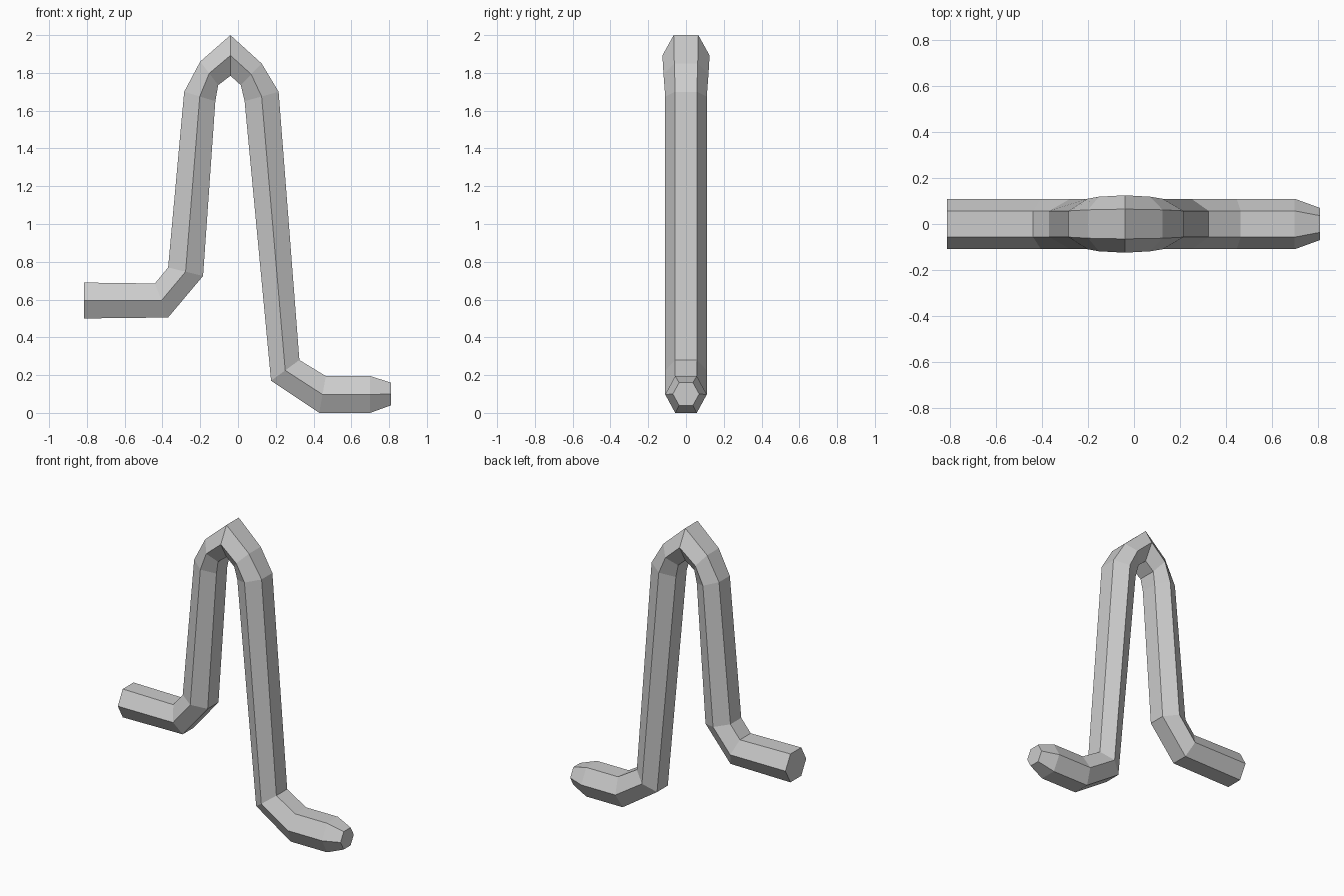
import bpy, bmesh

cube = bpy.data.objects.get("Cube")
if cube:
    bpy.data.objects.remove(cube, do_unlink=True)

grey = bpy.data.materials.new("light grey")
grey.use_nodes = True
colour = (0.604, 0.604, 0.604, 1)
grey.diffuse_color = colour
grey.node_tree.nodes["Principled BSDF"].inputs["Base Color"].default_value = colour

# Hexagonal sections along the bent bar:
# outer point (x, z), inner point (x, z), half width
sections = [
    ((-0.815, 0.69), (-0.815, 0.50), 0.11),   # open end of the upper foot
    ((-0.44, 0.685), (-0.37, 0.505), 0.11),   # upper foot bend
    ((-0.37, 0.77), (-0.185, 0.725), 0.11),
    ((-0.285, 1.70), (-0.12, 1.65), 0.11),    # short leg into the arch
    ((-0.20, 1.86), (-0.105, 1.735), 0.119),
    ((-0.04, 2.0), (-0.04, 1.785), 0.125),    # peak
    ((0.125, 1.85), (0.015, 1.735), 0.119),
    ((0.215, 1.70), (0.035, 1.65), 0.11),     # long leg out of the arch
    ((0.325, 0.28), (0.175, 0.17), 0.11),     # lower foot bend
    ((0.465, 0.195), (0.43, 0.0), 0.11),
    ((0.70, 0.195), (0.70, 0.0), 0.11),       # tapered toe
    ((0.81, 0.16), (0.81, 0.04), 0.07),
]


def hexagon(bm, outer, inner, w):
    (ox, oz), (ix, iz) = outer, inner
    mx, mz = (ox + ix) / 2, (oz + iz) / 2
    h = w * 0.52
    points = [(ox, -h, oz), (ox, h, oz), (mx, w, mz),
              (ix, h, iz), (ix, -h, iz), (mx, -w, mz)]
    return [bm.verts.new(p) for p in points]


# Bent bar: bridge neighbouring sections and cap both ends
bm = bmesh.new()
rings = [hexagon(bm, *s) for s in sections]
for a, b in zip(rings, rings[1:]):
    for i in range(6):
        j = (i + 1) % 6
        bm.faces.new((a[i], a[j], b[j], b[i]))
bm.faces.new(rings[0])
bm.faces.new(rings[-1])
bmesh.ops.recalc_face_normals(bm, faces=bm.faces)

mesh = bpy.data.meshes.new("bent_bar")
bm.to_mesh(mesh)
bm.free()
mesh.materials.append(grey)
bar = bpy.data.objects.new("bent_bar", mesh)
bpy.context.collection.objects.link(bar)
